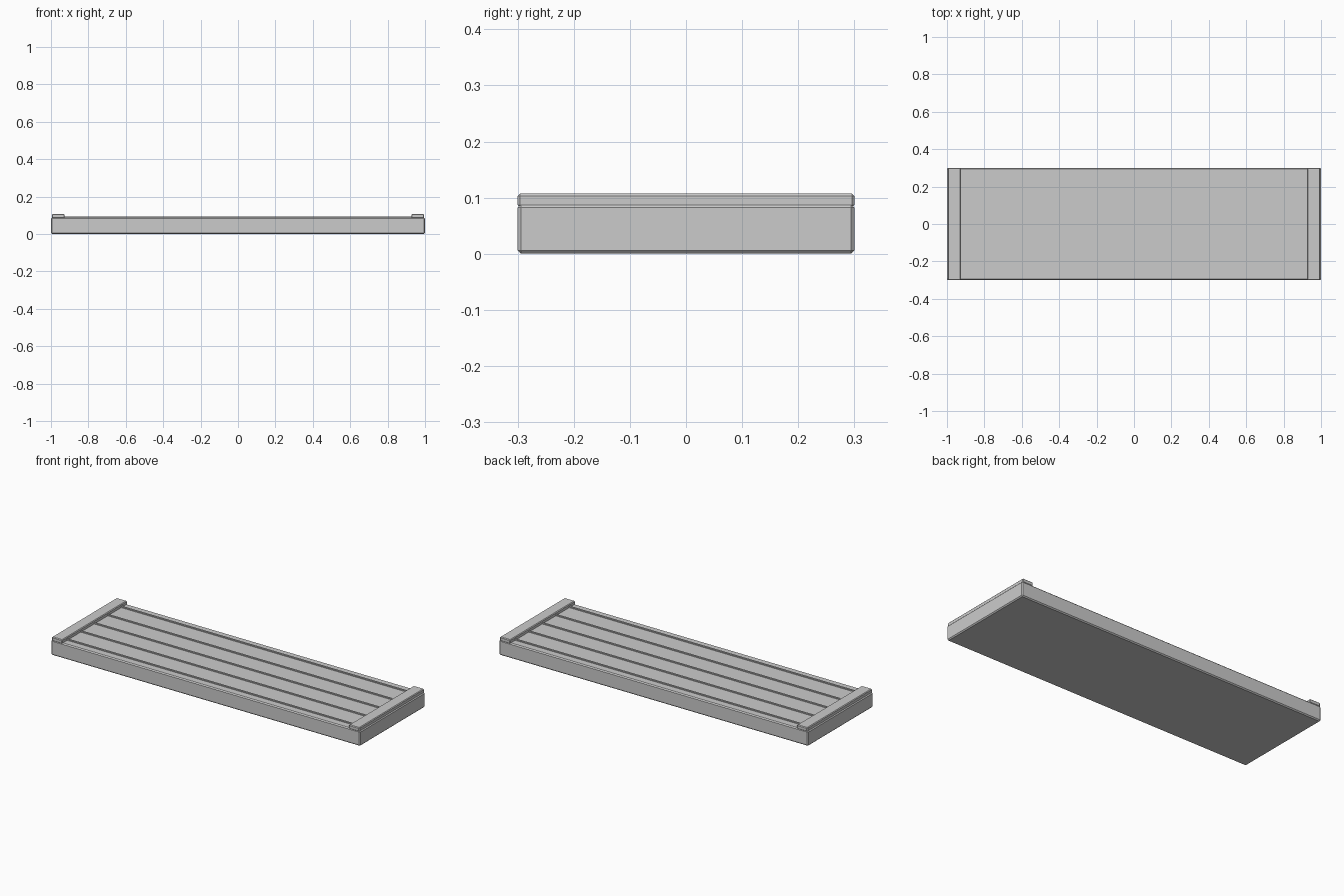
import bpy

if "Cube" in bpy.data.objects:
    bpy.data.objects.remove(bpy.data.objects["Cube"])


def box(name, x0, x1, y0, y1, z0, z1, bevel=0.0):
    """Axis-aligned box between two corners with a small chamfer."""
    bpy.ops.mesh.primitive_cube_add(
        size=1, location=((x0 + x1) / 2, (y0 + y1) / 2, (z0 + z1) / 2))
    ob = bpy.context.object
    ob.name = name
    ob.scale = (x1 - x0, y1 - y0, z1 - z0)
    bpy.ops.object.transform_apply(location=False, rotation=False, scale=True)
    if bevel:
        mod = ob.modifiers.new("chamfer", 'BEVEL')
        mod.width = bevel
        mod.segments = 1
    return ob


# main slab
box("slab", -1.0, 1.0, -0.30, 0.30, 0.0, 0.088, 0.006)

# raised rail across each end
for side, x0, x1 in (("left", -0.995, -0.927), ("right", 0.927, 0.995)):
    box(side + "_end_rail", x0, x1, -0.30, 0.30, 0.083, 0.107, 0.004)

# thin raised strips running lengthwise between the rails
for i in range(5):
    y = (i - 2) * 0.125
    box(f"long_strip_{i + 1}", -0.93, 0.93, y - 0.005, y + 0.005, 0.084, 0.094)
